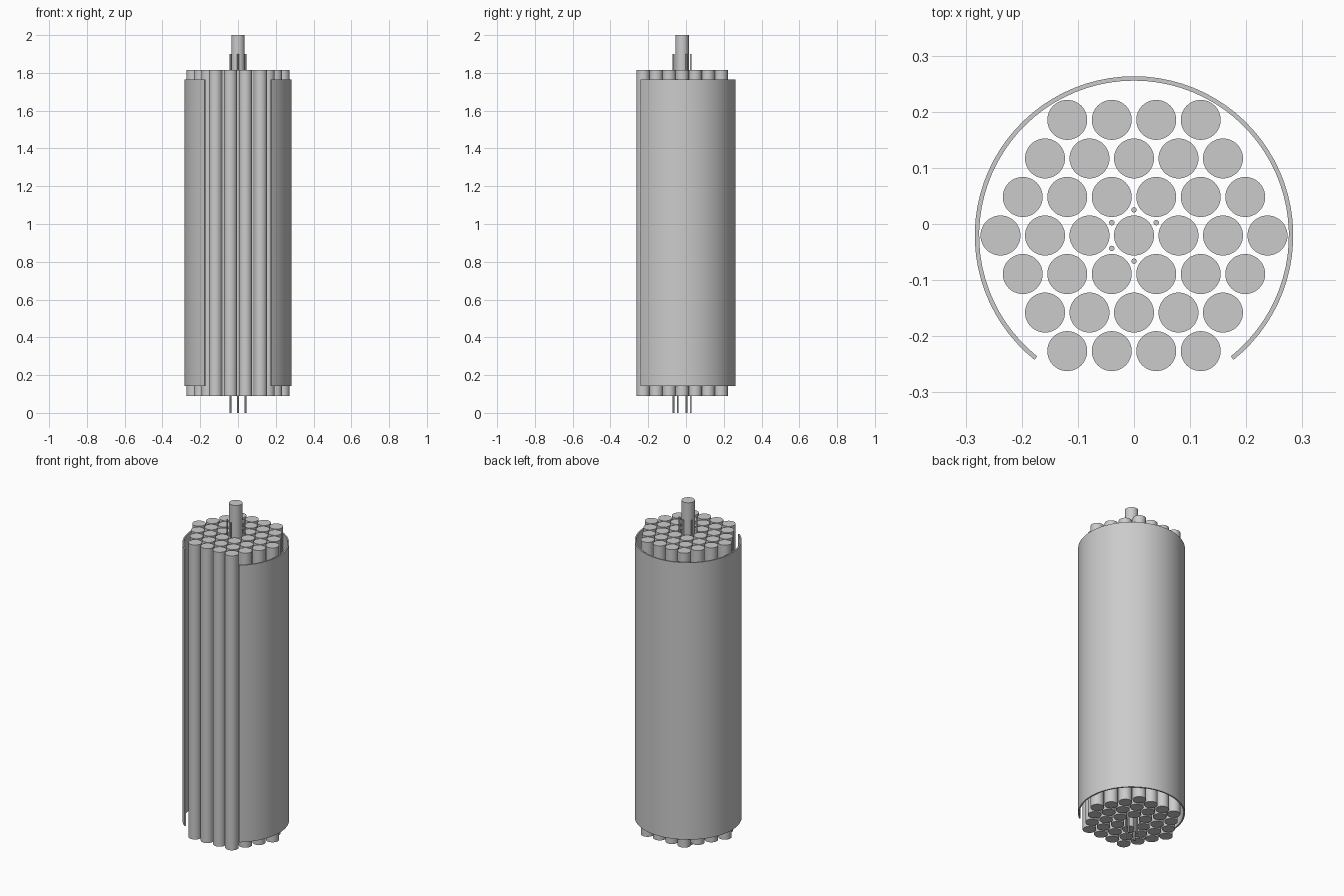
import bpy, bmesh, math

if "Cube" in bpy.data.objects:
    bpy.data.objects.remove(bpy.data.objects["Cube"])

CY = -0.0205          # bundle axis offset in y
PITCH = 0.0793        # hexagonal rod spacing
ROD_R, PIN_R = 0.0356, 0.0048


def smooth(ob):
    bpy.ops.object.select_all(action='DESELECT')
    ob.select_set(True)
    bpy.context.view_layer.objects.active = ob
    bpy.ops.object.shade_smooth_by_angle(angle=math.radians(35))


def cylinder(name, x, y, z0, z1, r, sides):
    bpy.ops.mesh.primitive_cylinder_add(vertices=sides, radius=r, depth=z1 - z0,
                                        location=(x, y, (z0 + z1) / 2))
    ob = bpy.context.object
    ob.name = name
    smooth(ob)


# Hexagonal bundle of rods, the middle one pulled upward
for row in range(-3, 4):
    count = 7 - abs(row)
    for i in range(count):
        x = (i - (count - 1) / 2) * PITCH
        y = CY + row * PITCH * math.sqrt(3) / 2
        centre = row == 0 and i == 3
        lift = 0.185 if centre else 0
        cylinder("centre_rod" if centre else "rod", x, y,
                 0.09 + lift, 1.815 + lift, ROD_R, 48)

# Five thin pins in the gaps around the centre rod
for deg in (30, 90, 150, 210, 270):
    a = math.radians(deg)
    d = PITCH / math.sqrt(3)
    cylinder("pin", d * math.cos(a), CY + d * math.sin(a), 0.0, 1.9, PIN_R, 16)

# Open curved shell: arc strip with thickness, gap facing the front
R_OUT, R_IN, Z0, Z1, N = 0.2838, 0.276, 0.142, 1.765, 64
START, END = math.radians(-51.3), math.radians(231.3)
bm = bmesh.new()
rings = []
for i in range(N + 1):
    a = START + (END - START) * i / N
    rings.append([bm.verts.new((r * math.cos(a), CY + r * math.sin(a), z))
                  for r, z in ((R_OUT, Z0), (R_OUT, Z1), (R_IN, Z1), (R_IN, Z0))])
for p, q in zip(rings, rings[1:]):
    for k in range(4):
        j = (k + 1) % 4
        bm.faces.new((p[k], q[k], q[j], p[j]))
bm.faces.new(rings[0])
bm.faces.new(rings[-1])
bmesh.ops.recalc_face_normals(bm, faces=bm.faces)
mesh = bpy.data.meshes.new("outer_shell")
bm.to_mesh(mesh)
bm.free()
shell = bpy.data.objects.new("outer_shell", mesh)
bpy.context.collection.objects.link(shell)
smooth(shell)
